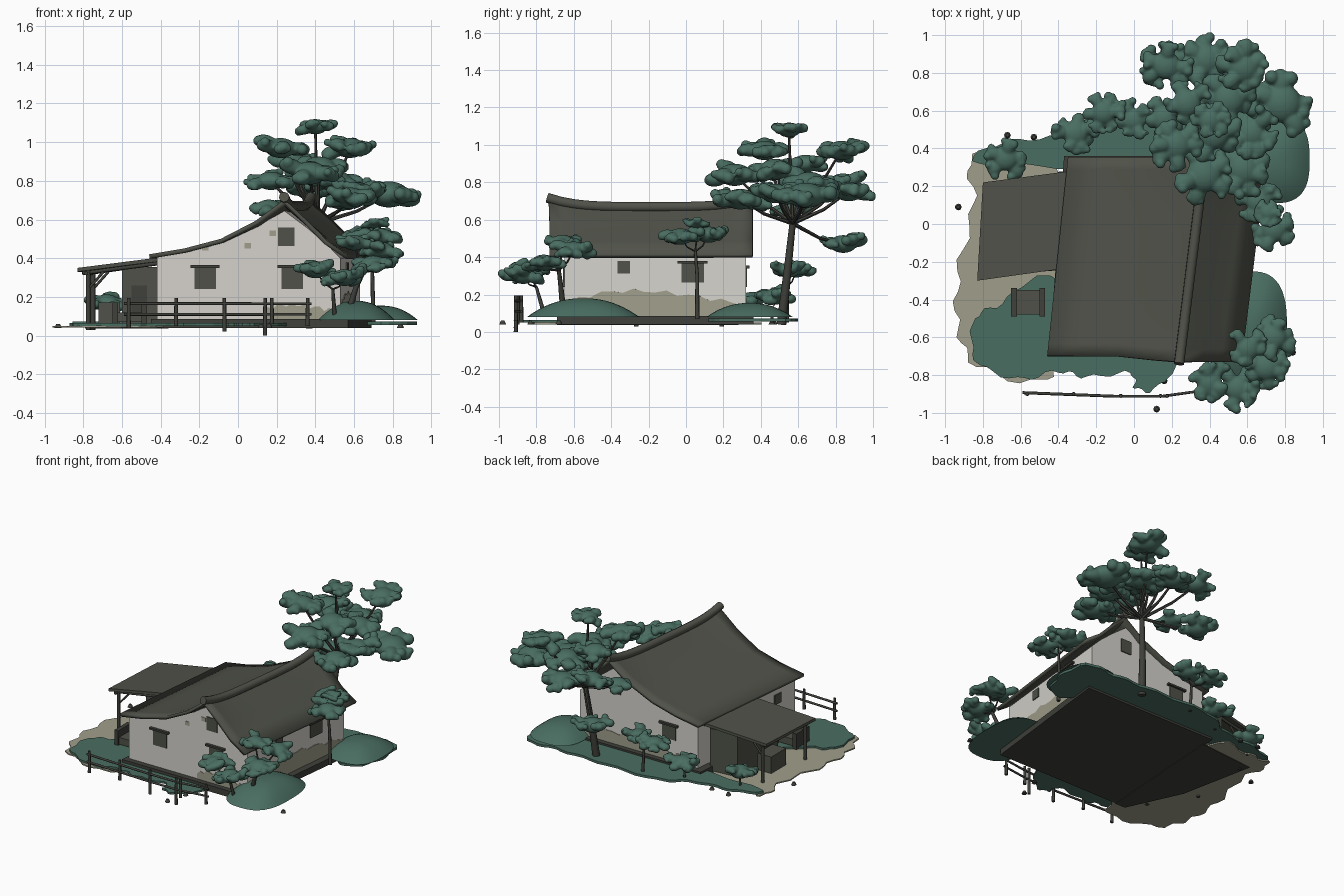
import bpy, bmesh, math, random
from mathutils import Vector, Matrix

random.seed(11)
if "Cube" in bpy.data.objects:
    bpy.data.objects.remove(bpy.data.objects["Cube"], do_unlink=True)
UP = Vector((0, 0, 1))

def material(name, colour):
    mat = bpy.data.materials.new(name)
    mat.use_nodes = True
    mat.diffuse_color = (*colour, 1)
    mat.node_tree.nodes["Principled BSDF"].inputs["Base Color"].default_value = (*colour, 1)
    return mat

GREEN = material("leaf green", (.068, .155, .12))
ROOF = material("roof grey", (.078, .083, .066))
WOOD = material("dark wood", (.05, .05, .043))
WALL = material("plaster white", (.67, .65, .61))
SAND = material("sand", (.35, .345, .26))

def finish(name, bm, mat, smooth=None):
    bmesh.ops.recalc_face_normals(bm, faces=bm.faces)
    mesh = bpy.data.meshes.new(name)
    bm.to_mesh(mesh)
    bm.free()
    mesh.materials.append(mat)
    obj = bpy.data.objects.new(name, mesh)
    bpy.context.collection.objects.link(obj)
    if smooth:
        bpy.ops.object.select_all(action="DESELECT")
        obj.select_set(True)
        bpy.context.view_layer.objects.active = obj
        bpy.ops.object.shade_smooth_by_angle(angle=math.radians(smooth))
    return obj

def bridge(bm, a, b):
    for k in range(len(a)):
        bm.faces.new((a[k - 1], a[k], b[k], b[k - 1]))

def prism(name, points, offset, mat):
    """Solid made from a flat outline and an offset vector."""
    bm = bmesh.new()
    ends = [[bm.verts.new(Vector(p) + Vector(offset) * s) for p in points] for s in (0, 1)]
    bridge(bm, *ends)
    for end in ends:
        bm.faces.new(end)
    return finish(name, bm, mat)

def box(name, x, y, z, w, d, h, mat):
    prism(name, [(x, y, z), (x + w, y, z), (x + w, y + d, z), (x, y + d, z)], (0, 0, h), mat)

def tube(name, points, start, end, mat, sides=8):
    """Tapered round bar along a path."""
    bm = bmesh.new()
    points = [Vector(p) for p in points]
    last, side, rings = len(points) - 1, None, []
    for i, p in enumerate(points):
        way = (points[min(i + 1, last)] - points[max(i - 1, 0)]).normalized()
        side = (side - way * side.dot(way)).normalized() if side else way.orthogonal().normalized()
        r = start + (end - start) * i / last
        rings.append([bm.verts.new(p + r * (side * math.cos(a) + way.cross(side) * math.sin(a)))
                      for a in (math.tau * k / sides for k in range(sides))])
    for a, b in zip(rings, rings[1:]):
        bridge(bm, a, b)
    bm.faces.new(rings[0])
    bm.faces.new(rings[-1])
    finish(name, bm, mat, 50)

# Roof: sections run from the front gable to the back gable, which is shifted sideways
PROFILE = [(-.46, .42), (-.28, .45), (-.09, .5), (.09, .575), (.24, .66), (.36, .57), (.46, .485), (.57, .415)]
RIDGE, STEPS = .24, 16

def roof_point(x, z, t):
    lift = .045 * (2 * t - 1) ** 4 * max(0, 1 - abs(x - RIDGE) / .25)
    tip = .03 * max(0, min(1, (x + .1) / .3))
    return Vector((x + (.11 + .025 * (x > 0)) * t, -.7 - tip + (1.055 + tip) * t, z + lift))

bm = bmesh.new()
grid = [[bm.verts.new(roof_point(x, z, i / STEPS)) for x, z in PROFILE] for i in range(STEPS + 1)]
for a, b in zip(grid, grid[1:]):
    for k in range(len(PROFILE) - 1):
        bm.faces.new((a[k], a[k + 1], b[k + 1], b[k]))
thick = finish("main_roof", bm, ROOF, 25).modifiers.new("thickness", "SOLIDIFY")
thick.thickness, thick.offset = .022, -1
tube("ridge_cap", [roof_point(RIDGE, .668, -.01 + i * 1.02 / STEPS) for i in range(STEPS + 1)], .027, .027, ROOF, 10)

# Walls and base
FL, FR, BR, BL = (Vector(p) for p in ((-.42, -.65, 0), (.53, -.65, 0), (.63, .32, 0), (-.32, .32, 0)))
gable = [(-.42, .07)] + [(max(-.42, min(.53, x)), z - .015) for x, z in PROFILE] + [(.53, .07)]
prism("house_walls", [(x, -.65, z) for x, z in gable], BR - FR, WALL)
prism("house_base", [(-.45, -.69, .04), (.57, -.69, .04), (.69, .36, .04), (-.37, .36, .04)], UP * .045, WOOD)

def on_wall(name, a, b, outline, depth, mat):
    """Plate fixed on a wall running from a to b, outlined by distance and height."""
    way = (b - a).normalized()
    out = way.cross(UP)
    prism(name, [a + way * s + UP * z - out * .02 for s, z in outline], out * (depth + .02), mat)

def panel(name, a, b, s, z, w, h, depth, mat):
    on_wall(name, a, b, [(s - w, z - h), (s + w, z - h), (s + w, z + h), (s - w, z + h)], depth, mat)

for name, a, b, s, z, w, h, lintel in (
        ("front_left", FL, FR, .25, .295, .055, .055, True), ("front_right", FL, FR, .7, .295, .055, .055, True),
        ("front_gable", FL, FR, .67, .51, .042, .048, False), ("side_small", FR, BR, .32, .345, .033, .033, False),
        ("side_large", FR, BR, .69, .315, .06, .05, True), ("back_gable", BR, BL, .29, .5, .042, .048, False),
        ("back_wall", BR, BL, .72, .29, .055, .05, True), ("left_wall", BL, FL, .8, .31, .035, .035, False)):
    panel(name + "_window", a, b, s, z, w, h, .007, ROOF)
    if lintel:
        panel(name + "_lintel", a, b, s, z + h + .007, w + .02, .007, .02, WOOD)

# Worn plaster along the foot of the walls, and chips higher up
for name, a, b, start, end, peak in (("side", FR, BR, .02, .96, .12), ("front", FL, FR, .55, .94, .06),
                                     ("back", BR, BL, .05, .9, .07)):
    edge = [(start + (end - start) * f, .1 + peak * (.4 + .6 * math.sin(math.pi * f ** .7)) + .012 * math.sin(f * 37))
            for f in (i / 16 for i in range(17))]
    on_wall(name + "_worn_plaster", a, b, edge + [(end, .08), (start, .08)], .004, SAND)
for s, z in ((.25, .455), (.47, .465), (.6, .53)):
    panel("plaster_chip", FL, FR, s, z, .017, .014, .003, SAND)

# Lean-to with an open porch
prism("lean_to_roof", [(-.83, -.3, .33), (-.4, -.24, .385), (-.34, .28, .385), (-.8, .22, .33)], UP * .02, ROOF)
prism("lean_to_base", [(-.68, -.3, .036), (-.5, -.69, .036), (-.42, -.69, .036), (-.36, .28, .036), (-.79, .24, .036)],
      UP * .008, WOOD)
prism("lean_to_room", [(-.6, -.2, .045), (-.4, -.2, .045), (-.36, .24, .045), (-.57, .22, .045)], UP * .31, ROOF)
box("lean_to_door", -.55, -.206, .07, .08, .01, .19, WOOD)
for side, x, y in (("front", -.775, -.265), ("back", -.75, .19)):
    tube(side + "_porch_post", [(x, y, .03), (x, y, .34)], .012, .012, WOOD)
    tube(side + "_porch_brace", [(x, y, .24), (x + .08, y, .33)], .007, .007, WOOD)
    tube(side + "_porch_beam", [(x - .03, y, .322), (-.4, y + .03, .375)], .01, .01, WOOD)
tube("porch_side_beam", [(-.785, -.29, .322), (-.755, .21, .322)], .01, .01, WOOD)

# Trough and crate in the yard
box("trough", -.62, -.48, .07, .13, .13, .05, ROOF)
for x in (-.65, -.5):
    box("trough_side", x, -.49, .055, .03, .15, .115, WOOD)
box("storage_crate", -.72, -.12, .04, .11, .17, .13, ROOF)

# Ground patches with a scalloped rim
def patch(name, outline, low, high, mat, wave):
    points, n = [], len(outline)
    for i in range(n):
        a, b, c, d = (Vector(outline[(i + k) % n]) for k in (-1, 0, 1, 2))
        out = Vector((c.y - b.y, b.x - c.x)).normalized()
        for s in range(6):
            t = s / 6
            q = b + ((c - a) * t + (2 * a - 5 * b + 4 * c - d) * t * t + (3 * b - a - 3 * c + d) * t ** 3) / 2
            points.append((*(q + out * wave * math.sin((i * 6 + s) * 1.5)), low))
    prism(name, points, UP * (high - low), mat)

patch("sandy_ground", [(-.93, -.55), (-.83, -.75), (-.5, -.83), (-.38, -.6), (-.4, .3), (-.7, .36), (-.87, .34),
                       (-.85, .1), (-.93, -.25)], .041, .05, SAND, .02)
patch("front_grass", [(-.84, -.5), (-.7, -.42), (-.45, -.28), (.1, -.55), (.3, -.6), (.13, -.86), (.01, -.87),
                      (-.02, -.79), (-.25, -.81), (-.4, -.78), (-.62, -.82), (-.84, -.72)], .05, .064, GREEN, .012)
patch("back_grass", [(-.85, .33), (-.7, .43), (-.4, .47), (-.15, .58), (.3, .58), (.65, .57), (.88, .56), (.91, .3),
                     (.78, .12), (.5, .25), (0, .28), (-.4, .3)], .055, .072, GREEN, .01)

def mound(name, x, y, rx, ry, low, height):
    """Gentle hill with a thin rim."""
    bm = bmesh.new()
    rings = []
    for i in range(10, 0, -1):
        d = i / 10
        rings.append([bm.verts.new((x + rx * d * math.cos(a) * (1 + .1 * math.sin(2 * a) ** 2),
                                    y + ry * d * math.sin(a) * (1 + .1 * math.sin(2 * a) ** 2),
                                    low + height * (1 - d ** 2.2)))
                      for a in (math.tau * k / 40 for k in range(40))])
    for a, b in zip(rings, rings[1:]):
        bridge(bm, a, b)
    bm.faces.new(rings[0])
    bm.faces.new(rings[-1])
    finish(name, bm, GREEN, 40)

mound("front_mound", .61, -.55, .2, .3, .08, .1)
mound("back_mound", .74, .34, .19, .23, .08, .075)

# Trees: fused leaf lobes on thin branches
def cluster(name, x, y, z, r):
    bm = bmesh.new()

    def lump(at, size, turn=Matrix()):
        shape = Matrix.Translation(Vector(at) * r + Vector((x, y, z))) @ turn @ Matrix.Diagonal((*(Vector(size) * r), 1))
        bmesh.ops.create_icosphere(bm, subdivisions=3, radius=1, matrix=shape)

    lump((0, 0, 0), (.62, .62, .4))
    count, first = random.choice((5, 6, 7)), random.random() * math.tau
    for k in range(count):
        a = first + math.tau * (k + random.uniform(-.25, .25)) / count
        reach, rise = random.uniform(.5, .78), random.uniform(-.3, .45)
        turn = Matrix.Rotation(a, 4, "Z") @ Matrix.Rotation(-rise * .8, 4, "Y")
        lump((reach * math.cos(a), reach * math.sin(a), rise * .6), (.46, .31, .27), turn)
        for s in (-1, 1):
            b = a + s * random.uniform(.15, .4)
            tip = reach + random.uniform(.15, .35)
            lump((tip * math.cos(b), tip * math.sin(b), rise * .8 + random.uniform(-.1, .15)),
                 [random.uniform(.14, .24)] * 3)
    obj = finish(name, bm, GREEN)
    fuse = obj.modifiers.new("fuse", "REMESH")
    fuse.mode, fuse.voxel_size, fuse.use_smooth_shade = "VOXEL", .0085, True
    soften = obj.modifiers.new("soften", "SMOOTH")
    soften.factor, soften.iterations = .5, 3

def tree(name, trunk, thickness, leaves):
    tube(name + "_trunk", trunk, thickness, thickness * .65, WOOD)
    top = Vector(trunk[-1])
    for k, leaf in enumerate(leaves):
        end = Vector(leaf[:3])
        tube("%s_branch_%d" % (name, k), [top, top.lerp(end, .55) - UP * .02, end],
             thickness * .45, thickness * .25, WOOD, 6)
        cluster("%s_leaves_%d" % (name, k), *leaf)

tree("large_tree", [(.36, .51, .04), (.38, .54, .3), (.41, .57, .58)], .026, [
    (.4, .55, 1.08, .1), (.22, .42, .97, .13), (.42, .48, .87, .14), (.58, .83, .97, .13), (.17, .84, .8, .12),
    (.38, .87, .75, .13), (.37, .26, .84, .15), (.58, .29, .71, .14), (.78, .64, .73, .17), (.5, .66, .8, .14),
    (.16, .56, .66, .11), (.16, .84, .47, .12), (.28, .64, .9, .12), (.62, .48, .74, .13)])
tree("side_tree", [(.7, .06, .07), (.695, .06, .3), (.69, .05, .43)], .012, [
    (.66, .12, .52, .11), (.74, -.03, .51, .11), (.71, .06, .58, .07)])
tree("front_tree", [(.58, -.66, .15), (.61, -.67, .25), (.65, -.68, .33)], .016, [
    (.74, -.6, .44, .11), (.6, -.66, .48, .1), (.7, -.76, .37, .11)])
tree("front_bush", [(.5, -.76, .1), (.49, -.8, .24)], .012, [(.4, -.84, .34, .11), (.55, -.87, .3, .11)])
tree("back_tree", [(-.03, .54, .05), (-.04, .54, .24)], .012, [(.0, .55, .33, .1), (-.16, .59, .33, .1)])
tree("back_bush", [(-.31, .46, .05), (-.31, .46, .13)], .01, [(-.31, .48, .19, .11)])
tree("corner_bush", [(-.68, .35, .04), (-.68, .35, .12)], .01, [(-.68, .35, .17, .11)])

# Front fence
for x, low in ((-.565, .04), (-.32, .05), (-.07, .02), (.14, 0), (.175, .06), (.36, .05)):
    y = -.9 - .01 * (x > -.2) + .03 * (x > .3)
    tube("fence_post", [(x, y, low), (x, y, .195)], .011, .009, WOOD)
for z in (.11, .165):
    tube("fence_rail", [(-.59, -.893, z), (-.1, -.912, z), (.15, -.912, z), (.38, -.88, z)], .008, .007, WOOD)

# Loose stones
for x, y in ((.84, -.68), (-.93, .09), (-.59, -.57), (.12, -.98), (-.67, .47), (-.53, .46), (.16, -.83)):
    tube("stone", [(x, y, .04), (x, y, .052), (x, y, .06)], .018, .009, WOOD)
